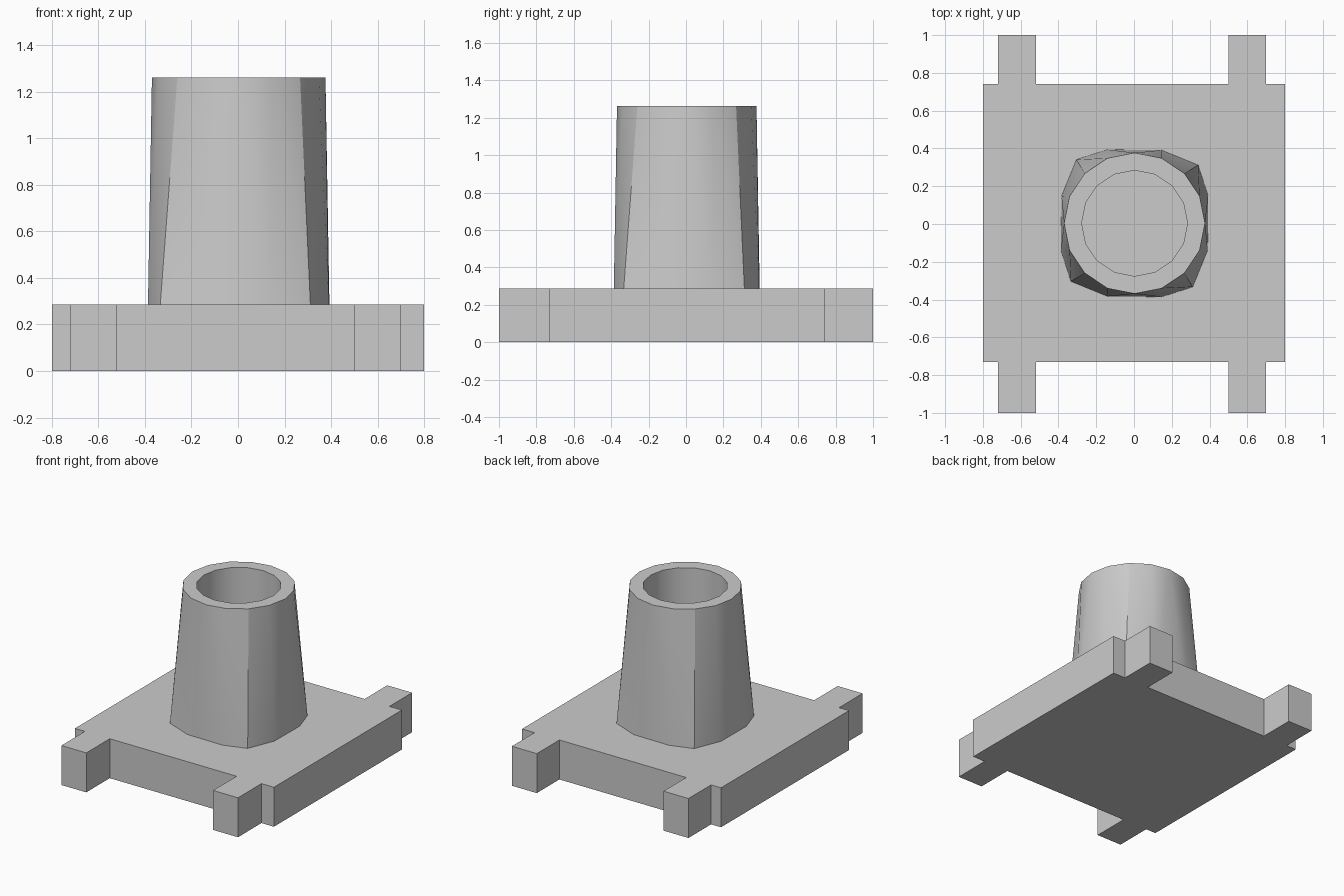
import bpy, bmesh, math
from mathutils import Vector

cube = bpy.data.objects.get("Cube")
if cube:
    bpy.data.objects.remove(cube, do_unlink=True)

grey = bpy.data.materials.new("plain_grey")
grey.use_nodes = True
colour = (0.6, 0.6, 0.6, 1)
grey.diffuse_color = colour
grey.node_tree.nodes["Principled BSDF"].inputs["Base Color"].default_value = colour

BASE_Z, TOP_Z = 0.287, 1.262
CENTRE = Vector((0.003, 0.004, 0))


def finish(name, bm):
    bmesh.ops.recalc_face_normals(bm, faces=bm.faces)
    mesh = bpy.data.meshes.new(name)
    bm.to_mesh(mesh)
    bm.free()
    mesh.materials.append(grey)
    obj = bpy.data.objects.new(name, mesh)
    bpy.context.collection.objects.link(obj)
    return obj


# Base plate with four locating tabs, extruded from one outline
half = [(-0.80, 0.74), (-0.72, 0.74), (-0.72, 1), (-0.52, 1), (-0.52, 0.74),
        (0.50, 0.74), (0.50, 1), (0.70, 1), (0.70, 0.74), (0.80, 0.74)]
outline = half + [(x, -y if y == 1 else 0.01 - y) for x, y in reversed(half)]
bm = bmesh.new()
bottom = bm.faces.new([bm.verts.new((x, y, 0)) for x, y in outline])
ext = bmesh.ops.extrude_face_region(bm, geom=[bottom], use_keep_orig=True)
bmesh.ops.translate(bm, vec=(0, 0, BASE_Z),
                    verts=[v for v in ext["geom"] if isinstance(v, bmesh.types.BMVert)])
finish("base_plate", bm)

# Tapered tube: rounded-square foot blending to a round rim, with a straight bore
bm = bmesh.new()


def circle(radius, z):
    return [bm.verts.new(CENTRE + Vector((radius * math.cos(a), radius * math.sin(a), z)))
            for a in (math.tau * i / 16 for i in range(16))]


rim = circle(0.373, TOP_Z)
bore_top = circle(0.28, TOP_Z)
bore_bottom = circle(0.28, BASE_Z + 0.001)
foot = []
for quarter in range(4):
    c, s = round(math.cos(quarter * math.pi / 2)), round(math.sin(quarter * math.pi / 2))
    for x, y in ((0.39, 0.143), (0.337, 0.308), (0.143, 0.387)):
        foot.append(bm.verts.new(CENTRE + Vector((x * c - y * s, x * s + y * c, BASE_Z))))

for i in range(16):
    j = (i + 1) % 16
    bm.faces.new((rim[i], rim[j], bore_top[j], bore_top[i]))
    bm.faces.new((bore_top[i], bore_top[j], bore_bottom[j], bore_bottom[i]))
bm.faces.new(bore_bottom)
bm.faces.new(foot)

for q in range(4):
    f = [foot[(3 * q + k) % 12] for k in range(-1, 3)]
    r = [rim[(4 * q + k) % 16] for k in range(-1, 4)]
    # flat side: a triangle reaching up to the rim, with a filler on either hand
    bm.faces.new((f[0], f[1], r[1]))
    bm.faces.new((f[0], r[1], r[0]))
    bm.faces.new((f[1], r[2], r[1]))
    # two corner facets
    for k in (1, 2):
        bm.faces.new((f[k], f[k + 1], r[k + 1 if k == 1 else 3]))
        bm.faces.new((f[k + 1], r[k + 2], r[k + 1]))

tube = finish("tapered_tube", bm)
bpy.ops.object.select_all(action="DESELECT")
tube.select_set(True)
bpy.context.view_layer.objects.active = tube
bpy.ops.object.shade_smooth_by_angle(angle=math.radians(30))
